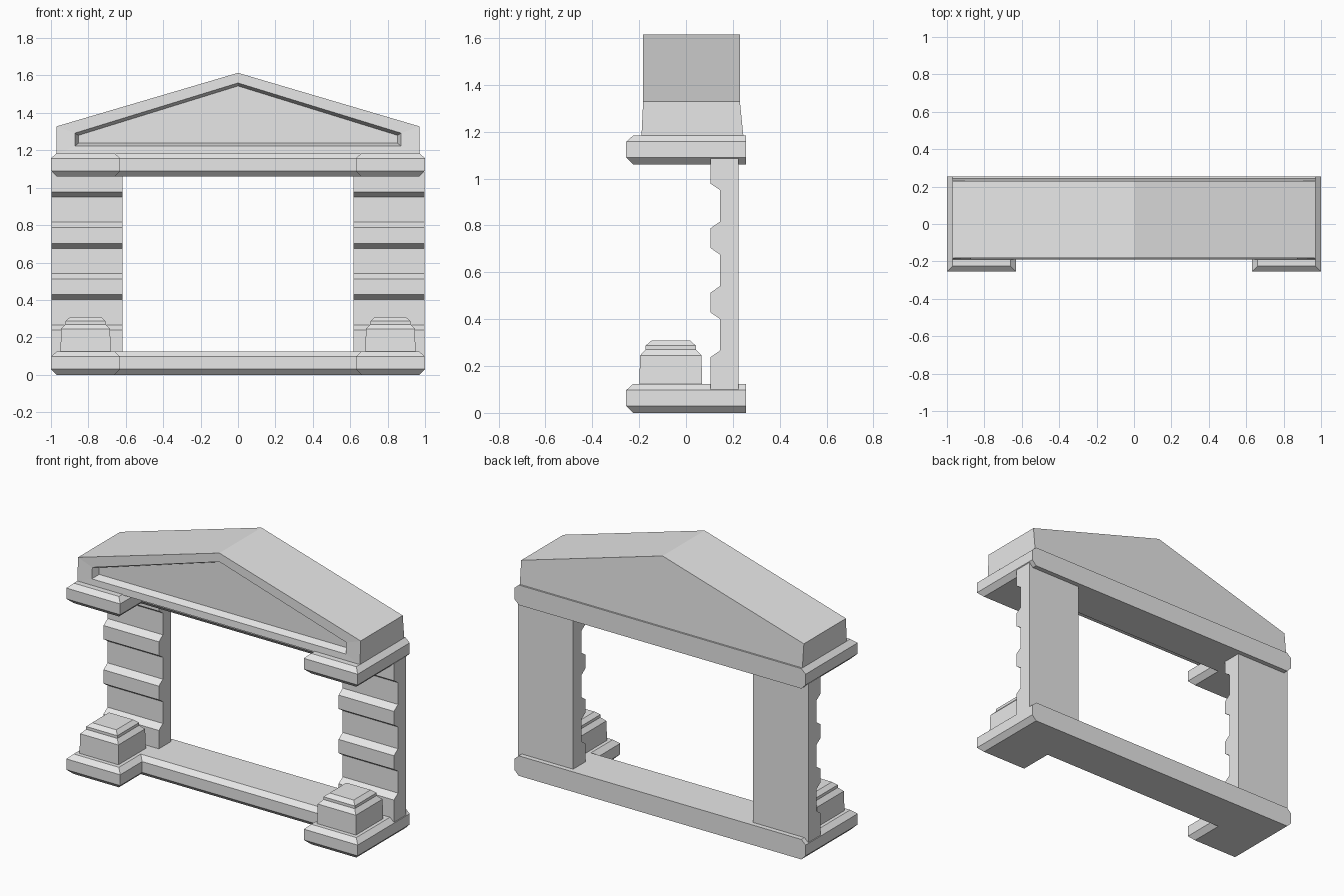
import bpy
import bmesh

cube = bpy.data.objects.get("Cube")
if cube:
    bpy.data.objects.remove(cube, do_unlink=True)

stone = bpy.data.materials.new("grey stone")
stone.use_nodes = True
stone.diffuse_color = (0.8, 0.8, 0.8, 1)
stone.node_tree.nodes["Principled BSDF"].inputs["Base Color"].default_value = (0.8, 0.8, 0.8, 1)


def loft(name, rings):
    """Join matching rings of points into a solid closed at both ends."""
    bm = bmesh.new()
    loops = [[bm.verts.new(p) for p in ring] for ring in rings]
    n = len(loops[0])
    for a, b in zip(loops, loops[1:]):
        for i in range(n):
            j = (i + 1) % n
            bm.faces.new((a[i], a[j], b[j], b[i]))
    bm.faces.new(loops[0])
    bm.faces.new(loops[-1])
    bmesh.ops.recalc_face_normals(bm, faces=bm.faces)
    mesh = bpy.data.meshes.new(name)
    bm.to_mesh(mesh)
    bm.free()
    mesh.materials.append(stone)
    obj = bpy.data.objects.new(name, mesh)
    bpy.context.collection.objects.link(obj)
    return obj


# Base slab and lintel: U-shaped plates, chamfered everywhere but the back
def plate_ring(inset, z):
    half = [(0.63 + inset, -0.04 + inset), (0.63 + inset, -0.255 + inset),
            (1 - inset, -0.255 + inset), (1 - inset, 0.255)]
    left = [(-x, y) for x, y in reversed(half)]
    return [(x, y, z) for x, y in left + half]


def plate(name, z):
    levels = [(0.03, 0), (0, 0.03), (0, 0.097), (0.03, 0.124)]
    loft(name, [plate_ring(inset, z + h) for inset, h in levels])


plate("base_slab", 0)
plate("lintel", 1.06)


# Rear pillars: grooved front profile swept sideways
profile = [(0.225, 0.1), (0.105, 0.1)]
for k in range(3):
    z = 0.238 + 0.275 * k
    profile += [(0.105, z), (0.145, z + 0.028), (0.145, z + 0.163), (0.105, z + 0.19)]
profile += [(0.105, 1.085), (0.225, 1.085)]

# Stepped pedestals: half width and height of each level
steps = [(0.134, 0.12), (0.131, 0.245), (0.107, 0.27), (0.107, 0.287), (0.083, 0.308)]

for side, s in (("right", -1), ("left", 1)):
    loft(side + "_pillar", [[(s * x, y, z) for y, z in profile] for x in (0.617, 0.997)])
    loft(side + "_pedestal", [
        [(s * 0.815 + dx * w, -0.065 + dy * w, z)
         for dx, dy in ((-1, -1), (1, -1), (1, 1), (-1, 1))]
        for w, z in steps])


# Pediment: gabled block with a sunken front panel
def gable(half, low, eave, top, y_low, y_up):
    return [(-half, y_low, low), (half, y_low, low), (half, y_up, eave),
            (0, y_up, top), (-half, y_up, eave)]


loft("pediment", [
    gable(0.97, 1.18, 1.328, 1.614, 0.245, 0.23),
    gable(0.97, 1.18, 1.328, 1.614, -0.19, -0.183),
    gable(0.872, 1.222, 1.292, 1.56, -0.187, -0.183),
    gable(0.853, 1.238, 1.28, 1.544, -0.143, -0.143),
])
